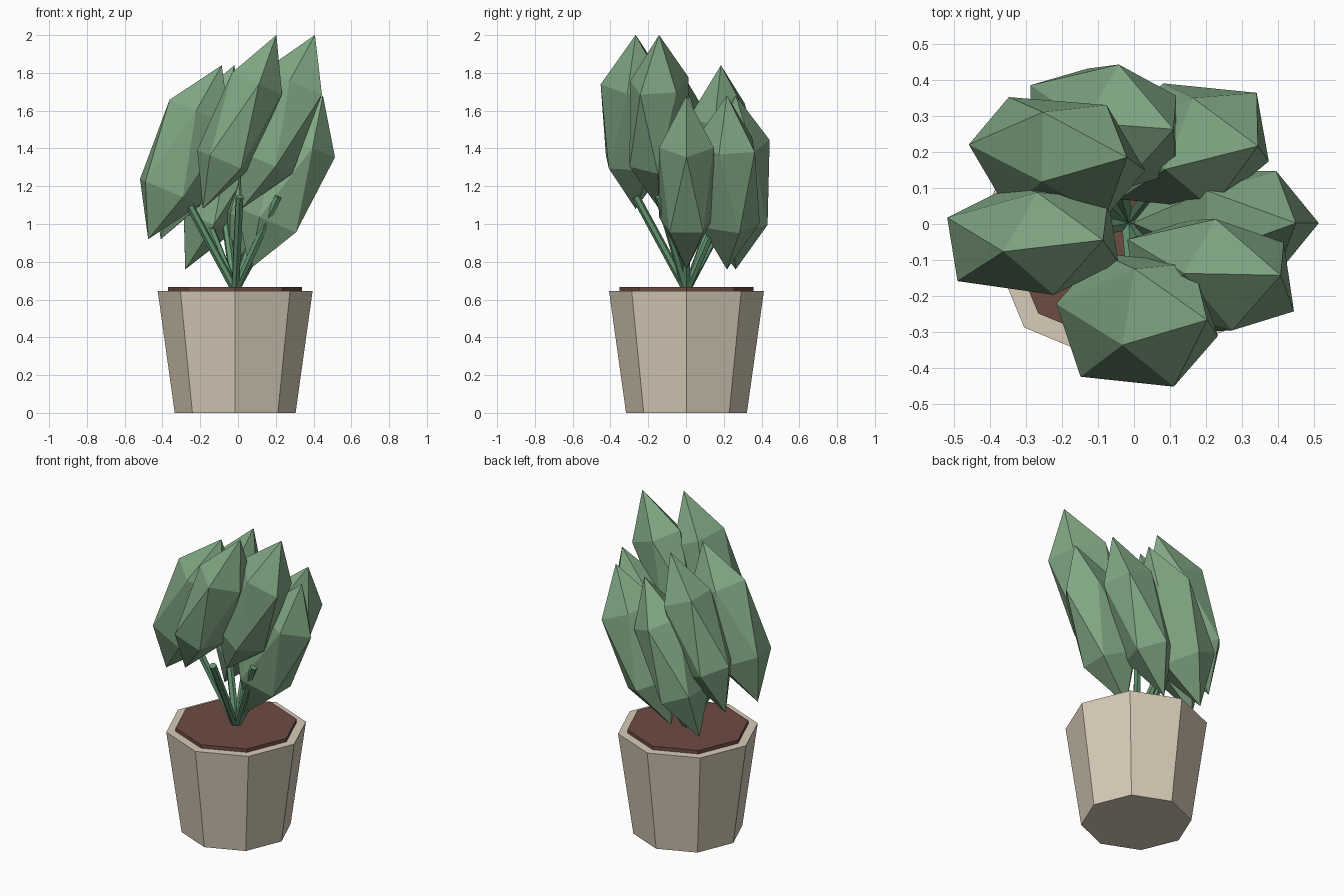
import bpy, math
from mathutils import Matrix, Vector

if "Cube" in bpy.data.objects:
    bpy.data.objects.remove(bpy.data.objects["Cube"])

CX, CY = -0.015, 0.0025            # pot axis
GOLDEN = math.radians(137.5)       # step between neighbouring stems
SPREAD, TILT = 0.27, 0.4


def material(name, rgb):
    lin = [(c / 255 / 12.92) if c < 11 else ((c / 255 + 0.055) / 1.055) ** 2.4 for c in rgb]
    m = bpy.data.materials.new(name)
    m.diffuse_color = (*lin, 1)
    m.use_nodes = True
    m.node_tree.nodes["Principled BSDF"].inputs["Base Color"].default_value = m.diffuse_color
    return m


clay = material("clay beige", (216, 204, 184))
earth = material("earth brown", (109, 76, 66))
leaf_green = material("leaf green", (130, 168, 132))
stem_green = material("stem green", (100, 150, 114))


def finish(name, mat):
    ob = bpy.context.object
    ob.name = name
    ob.data.materials.append(mat)
    return ob


def frustum(name, mat, sides, r1, r2, z1, z2):
    """Upright frustum on the pot axis with a corner facing +x."""
    bpy.ops.mesh.primitive_cone_add(vertices=sides, radius1=r1, radius2=r2, depth=z2 - z1,
                                    location=(CX, CY, (z1 + z2) / 2))
    return finish(name, mat)


# Pot and soil
frustum("pot", clay, 8, 0.32, 0.41, 0.0, 0.645)
frustum("soil", earth, 8, 0.355, 0.355, 0.60, 0.667)

# Stems fan out by the golden angle, each with one faceted leaf above it
for i in range(7):
    a = i * GOLDEN
    px, py = CX + SPREAD * math.cos(a), CY + SPREAD * math.sin(a)

    base, tip = Vector((CX, CY, 0.65)), Vector((px, py, 1.145))
    d = tip - base
    bpy.ops.mesh.primitive_cone_add(vertices=6, radius1=0.022, radius2=0.022, depth=d.length)
    stem = finish(f"stem_{i + 1}", stem_green)
    stem.matrix_world = (Matrix.Translation((base + tip) / 2)
                         @ d.to_track_quat('Z', 'Y').to_matrix().to_4x4())

    bpy.ops.mesh.primitive_ico_sphere_add(subdivisions=1, radius=1)
    leaf = finish(f"leaf_{i + 1}", leaf_green)
    leaf.matrix_world = (Matrix.Translation((px, py, 1.22 + 0.16 * (i % 3)))
                         @ Matrix.Rotation(TILT, 4, 'Y') @ Matrix.Rotation(a, 4, 'Z')
                         @ Matrix.Diagonal((0.208, 0.17, 0.5, 1)))
